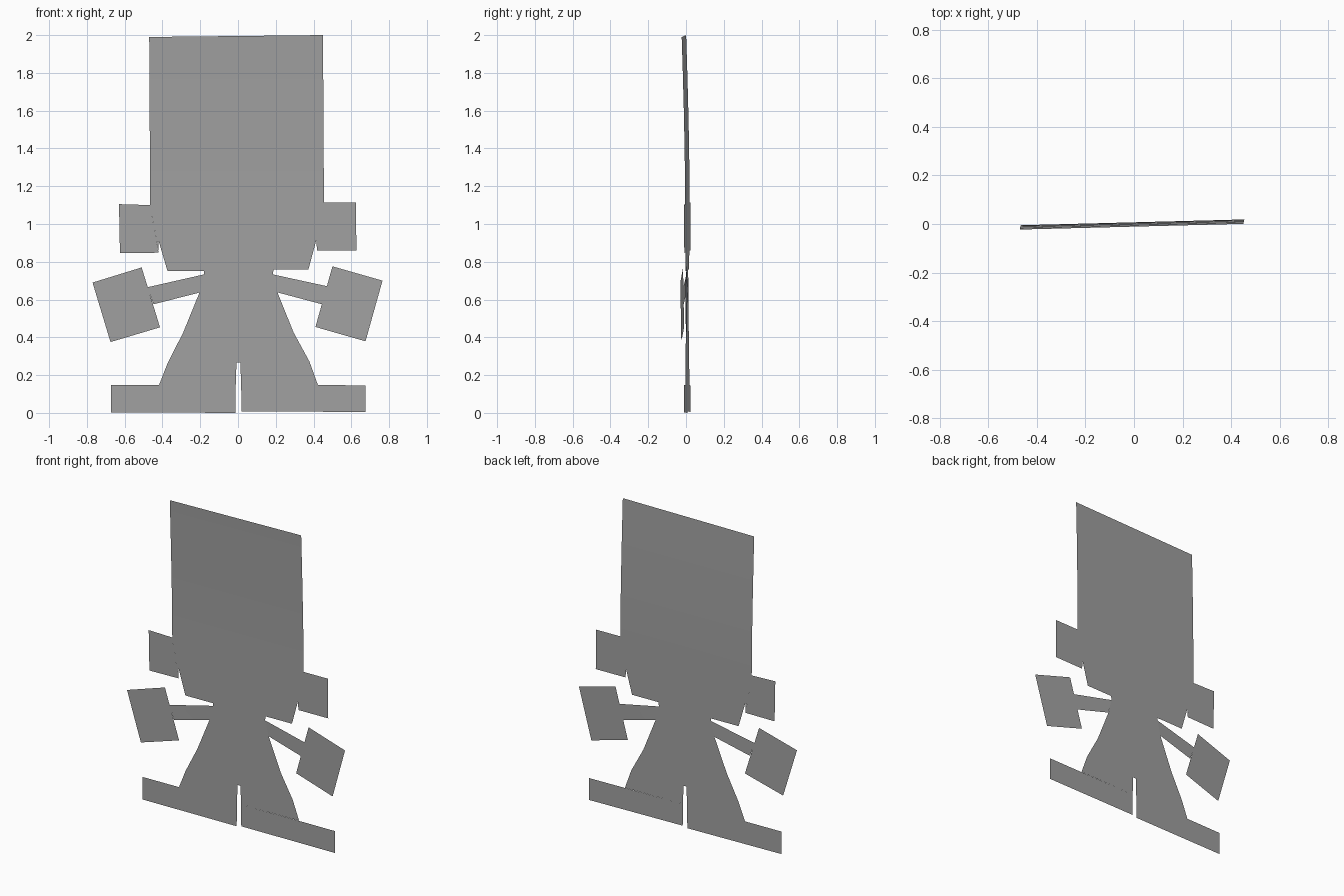
import bpy, bmesh

grey = bpy.data.materials.new("mid grey")
grey.diffuse_color = (0.36, 0.36, 0.36, 1)


def sheet_y(x, z, arm_drop):
    """Depth of the gently twisted sheet: bent forward at the top and at the hands."""
    y = 0.007 + 0.026 * x - 0.018 * max(0, (z - 1.2) / 0.8) ** 1.5
    return y - arm_drop * max(0, abs(x) - 0.2)


def panel(name, outline, arm_drop=0.0, cuts=()):
    """A thin flat panel from an x/z outline, cut into rows so it can bend."""
    bm = bmesh.new()
    face = bm.faces.new([bm.verts.new((x, 0, z)) for x, z in outline])
    face.normal_update()
    if face.normal.y > 0:
        face.normal_flip()
    bmesh.ops.triangulate(bm, faces=bm.faces[:])
    for z in cuts:
        bmesh.ops.bisect_plane(bm, geom=bm.verts[:] + bm.edges[:] + bm.faces[:],
                               plane_co=(0, 0, z), plane_no=(0, 0, 1))
    for v in bm.verts:
        v.co.y = sheet_y(v.co.x, v.co.z, arm_drop)
    mesh = bpy.data.meshes.new(name)
    bm.to_mesh(mesh)
    bm.free()
    mesh.materials.append(grey)
    mesh.shade_smooth()
    ob = bpy.data.objects.new(name, mesh)
    bpy.context.collection.objects.link(ob)


# tall head, tapering at the chin
panel("head", [(-0.47, 1.99), (0.45, 2.0), (0.455, 1.115), (0.418, 0.86),
               (0.415, 0.916), (0.373, 0.76), (0.188, 0.76), (-0.18, 0.75),
               (-0.373, 0.75), (-0.42, 0.91), (-0.42, 0.85), (-0.465, 1.10)],
      cuts=(1.2, 1.4, 1.6, 1.8))

# ears
panel("left_ear", [(-0.63, 1.105), (-0.465, 1.10), (-0.42, 0.848), (-0.625, 0.846)])
panel("right_ear", [(0.624, 1.115), (0.455, 1.115), (0.418, 0.86), (0.627, 0.86)])

# neck joining the head to the shoulders
panel("neck", [(-0.18, 0.75), (0.188, 0.76), (0.185, 0.733), (-0.18, 0.733)])

# flared body
panel("body", [(-0.18, 0.733), (0.185, 0.733), (0.209, 0.638), (0.294, 0.426),
               (0.378, 0.272), (0.423, 0.148), (0.017, 0.148), (0.012, 0.267),
               (-0.008, 0.267), (-0.012, 0.148), (-0.418, 0.148), (-0.373, 0.262),
               (-0.29, 0.426), (-0.204, 0.637)])

# arms and mitten hands
panel("left_arm", [(-0.18, 0.733), (-0.48, 0.665), (-0.447, 0.575), (-0.204, 0.637)], 0.03)
panel("left_hand", [(-0.51, 0.77), (-0.77, 0.69), (-0.675, 0.375), (-0.413, 0.453)], 0.03)
panel("right_arm", [(0.185, 0.733), (0.474, 0.67), (0.445, 0.575), (0.209, 0.638)], 0.053)
panel("right_hand", [(0.50, 0.776), (0.765, 0.70), (0.675, 0.379), (0.41, 0.455)], 0.053)

# wide feet either side of the slot
panel("left_foot", [(-0.672, 0.148), (-0.012, 0.148), (-0.014, 0.0), (-0.672, 0.003)])
panel("right_foot", [(0.017, 0.148), (0.675, 0.146), (0.675, 0.005), (0.018, 0.008)])
